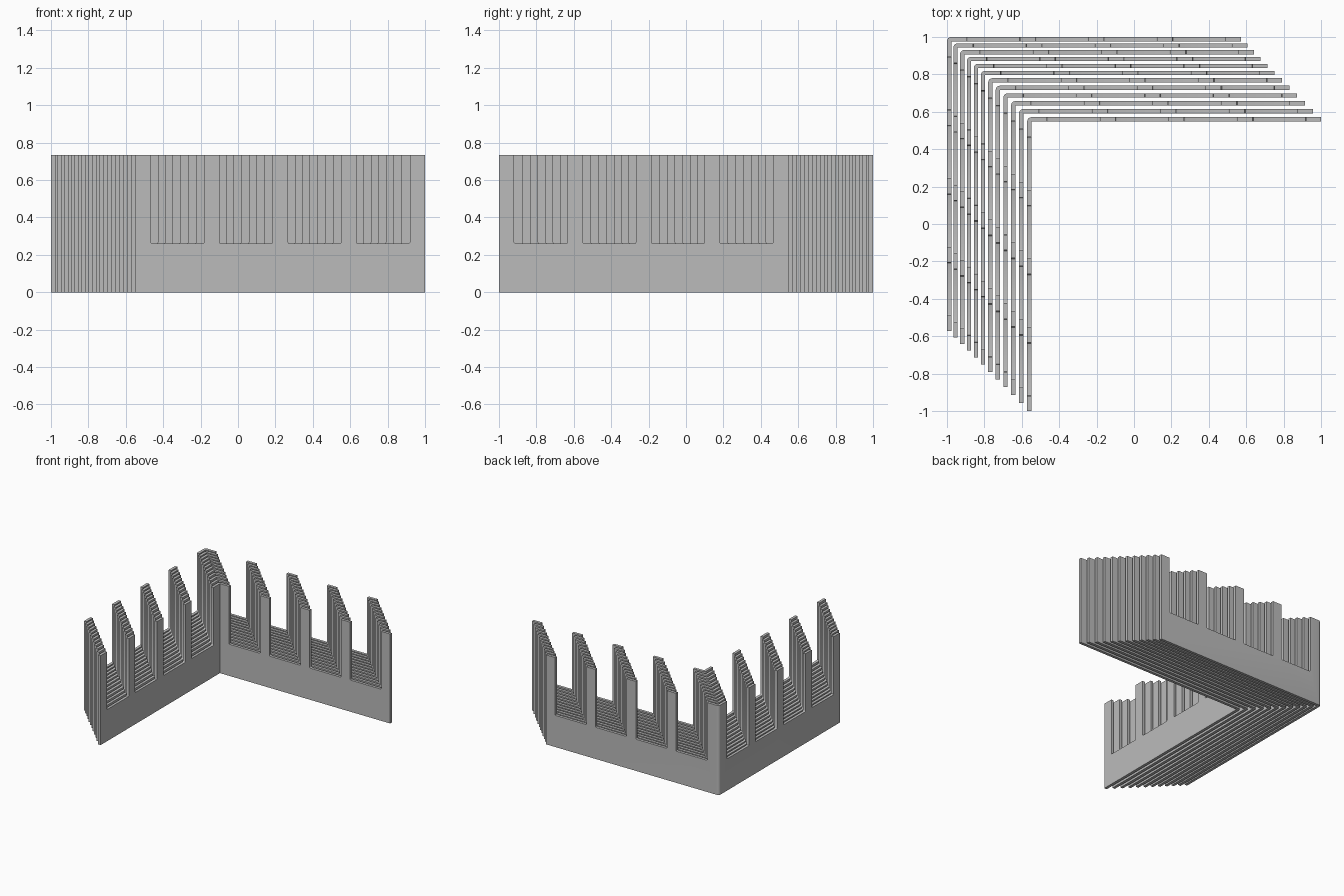
import bpy
import bmesh
import math

if "Cube" in bpy.data.objects:
    bpy.data.objects.remove(bpy.data.objects["Cube"])

COUNT = 12            # nested bent panels
LENGTH = 1.571        # length of each arm
HEIGHT = 0.735
THICK = 0.023
SLOT_FLOOR = 0.26
FIRST_SLOT, SLOT_WIDTH, SLOT_STEP = 0.106, 0.284, 0.3665
FILLET = 0.008

grey = bpy.data.materials.new("mid grey")
grey.diffuse_color = (0.5, 0.5, 0.5, 1)
grey.use_nodes = True
grey.node_tree.nodes["Principled BSDF"].inputs["Base Color"].default_value = grey.diffuse_color


def arc(cx, cz, radius, start, end, steps):
    """Points on an arc, angles in degrees."""
    angles = [math.radians(start + (end - start) * i / steps) for i in range(steps + 1)]
    return [(cx + radius * math.cos(a), cz + radius * math.sin(a)) for a in angles]


def comb_profile():
    """Outline of one arm: distance from the corner, height."""
    pts = [(THICK, 0), (LENGTH, 0), (LENGTH, HEIGHT)]
    for k in reversed(range(4)):
        left = FIRST_SLOT + k * SLOT_STEP
        right = left + SLOT_WIDTH
        floor = SLOT_FLOOR + FILLET
        pts.append((right, HEIGHT))
        pts += arc(right - FILLET, floor, FILLET, 0, -90, 3)
        pts += arc(left + FILLET, floor, FILLET, -90, -180, 3)
        pts.append((left, HEIGHT))
    pts.append((THICK, HEIGHT))
    return pts


def prism(bm, points, shift):
    """Extrude a flat outline, leaving faces on the arm/corner joints open."""
    a = [bm.verts.new(p) for p in points]
    b = [bm.verts.new([c + s for c, s in zip(p, shift)]) for p in points]
    bm.faces.new(a)
    bm.faces.new(b)
    for i in range(len(a)):
        j = (i + 1) % len(a)
        quad = (a[i], a[j], b[j], b[i])
        joint = any(all(abs(v.co[k] * sign - THICK) < 1e-5 for v in quad)
                    and all(-1e-5 <= -sign * v.co[1 - k] <= THICK + 1e-5 for v in quad)
                    for k, sign in ((0, 1), (1, -1)))
        if not joint:
            bm.faces.new(quad)


# Bent panel: two toothed arms joined by a rounded corner at the origin
bm = bmesh.new()
profile = comb_profile()
prism(bm, [(s, 0, z) for s, z in profile], (0, -THICK, 0))
prism(bm, [(0, -s, z) for s, z in profile], (THICK, 0, 0))
bend = [(THICK, -THICK)] + arc(THICK, -THICK, THICK, 90, 180, 6)
prism(bm, [(x, y, 0) for x, y in bend], (0, 0, HEIGHT))
bmesh.ops.remove_doubles(bm, verts=bm.verts, dist=1e-5)
bmesh.ops.recalc_face_normals(bm, faces=bm.faces)
mesh = bpy.data.meshes.new("bent_panel")
bm.to_mesh(mesh)
bm.free()
mesh.materials.append(grey)

# Nested row along the diagonal, with the gaps widening towards the inside
for i in range(COUNT):
    offset = 0.0345 * i + 0.00045 * i * (i - 1)
    panel = bpy.data.objects.new(f"bent_panel_{i + 1}", mesh.copy())
    panel.location = (-1 + offset, 1 - offset, 0)
    bpy.context.collection.objects.link(panel)
    panel.select_set(True)
    bpy.context.view_layer.objects.active = panel
bpy.ops.object.shade_smooth_by_angle(angle=math.radians(30))
